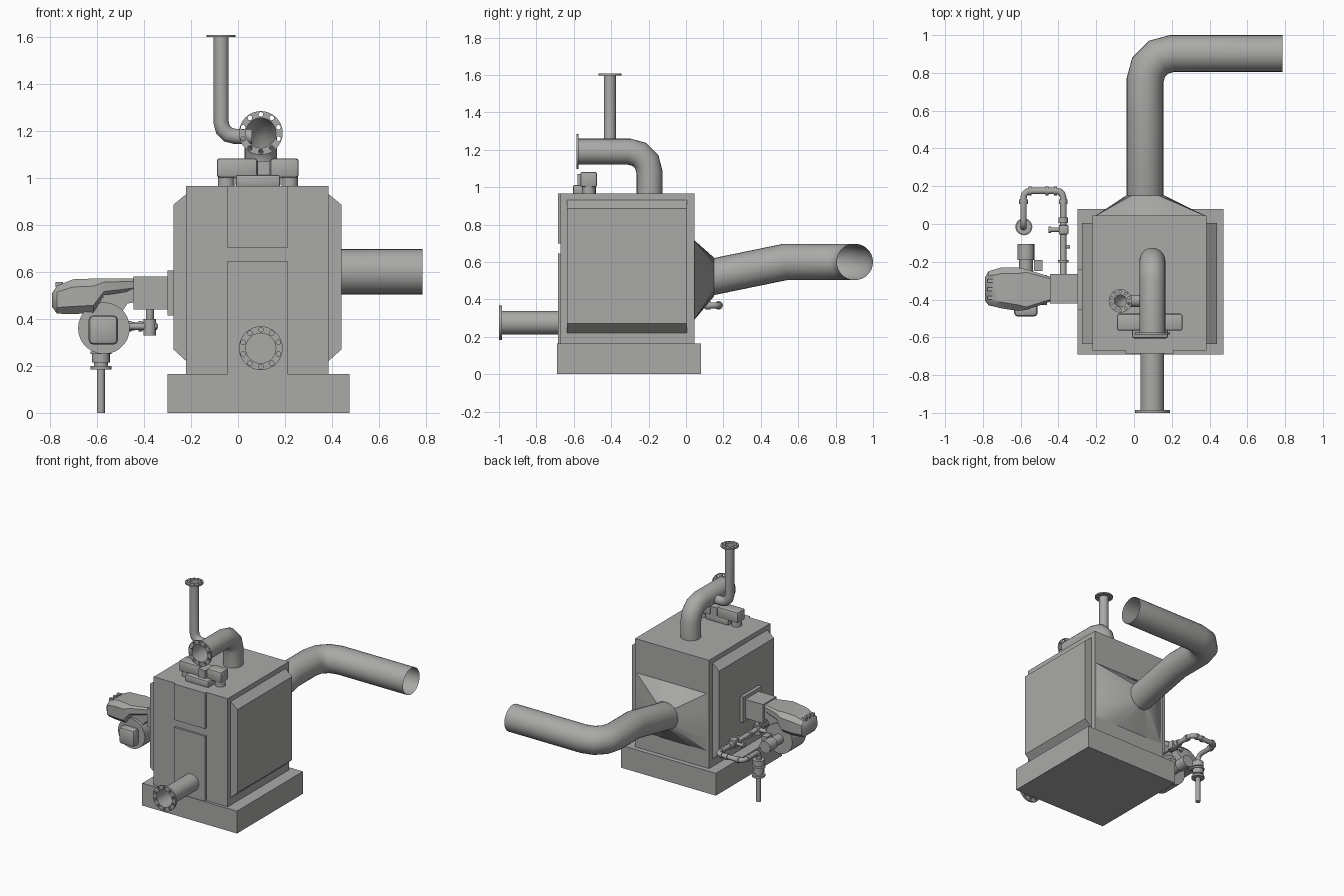
import bpy, bmesh, math
from mathutils import Vector as V

if "Cube" in bpy.data.objects:
    bpy.data.objects.remove(bpy.data.objects["Cube"])

grey = bpy.data.materials.new("painted_steel_grey")
grey.diffuse_color = (0.40, 0.40, 0.39, 1)
grey.use_nodes = True
grey.node_tree.nodes["Principled BSDF"].inputs["Base Color"].default_value = grey.diffuse_color
dark = grey


def add(name, bm, angle=35):
    bmesh.ops.recalc_face_normals(bm, faces=bm.faces)
    me = bpy.data.meshes.new(name)
    bm.to_mesh(me)
    bm.free()
    ob = bpy.data.objects.new(name, me)
    bpy.context.collection.objects.link(ob)
    me.materials.append(grey)
    bpy.ops.object.select_all(action='DESELECT')
    ob.select_set(True)
    bpy.context.view_layer.objects.active = ob
    bpy.ops.object.shade_smooth_by_angle(angle=math.radians(angle))
    return ob


def loft(name, rings, caps=True):
    """Skin a list of equal-length point rings."""
    bm = bmesh.new()
    vs = [[bm.verts.new(p) for p in r] for r in rings]
    n = len(vs[0])
    for a, b in zip(vs, vs[1:]):
        for i in range(n):
            bm.faces.new((a[i], a[(i + 1) % n], b[(i + 1) % n], b[i]))
    if caps:
        bm.faces.new(vs[0])
        bm.faces.new(vs[-1])
    return add(name, bm)


def box(name, x0, x1, y0, y1, z0, z1, bevel=0):
    bm = bmesh.new()
    bmesh.ops.create_cube(bm, size=1)
    for v in bm.verts:
        v.co = (x0 + (v.co.x + .5) * (x1 - x0), y0 + (v.co.y + .5) * (y1 - y0),
                z0 + (v.co.z + .5) * (z1 - z0))
    if bevel:
        bmesh.ops.bevel(bm, geom=bm.edges[:], offset=bevel, segments=2,
                        profile=.5, affect='EDGES')
    return add(name, bm)


def fillet(pts, radius, steps=3):
    """Replace the inner corners of a path with arcs."""
    pts = [V(p) for p in pts]
    out = [pts[0]]
    for a, b, c in zip(pts, pts[1:], pts[2:]):
        u, w = (a - b).normalized(), (c - b).normalized()
        half = u.angle(w) / 2
        t = radius / math.tan(half)
        centre = b + (u + w).normalized() * radius / math.sin(half)
        s, e = b + u * t - centre, b + w * t - centre
        sweep = s.angle(e)
        for i in range(steps + 1):
            k = i / steps
            out.append(centre + (s * math.sin((1 - k) * sweep)
                                 + e * math.sin(k * sweep)) / math.sin(sweep))
    return out + [pts[-1]]


def tube(name, path, r, n=24, caps=False):
    """Round pipe with mitred joints."""
    path = [V(p) for p in path]
    dirs = [(b - a).normalized() for a, b in zip(path, path[1:])]
    rot = dirs[0].to_track_quat('Z', 'Y')
    ring = [path[0] + rot @ V((r * math.cos(t), r * math.sin(t), 0))
            for t in (2 * math.pi * i / n for i in range(n))]
    rings = [ring]
    for i, d in enumerate(dirs):
        nrm = d + (dirs[i + 1] if i + 1 < len(dirs) else d)
        ring = [p + d * ((path[i + 1] - p).dot(nrm) / d.dot(nrm)) for p in ring]
        rings.append(ring)
    return loft(name, rings, caps)


def rod(name, a, b, r, n=20):
    return tube(name, [a, b], r, n, True)


def flange(name, loc, axis, r, hole, bolt_r, bolt, thick=.012, count=10):
    """Drilled ring: one filled outline with holes, extruded."""
    cu = bpy.data.curves.new(name, 'CURVE')
    cu.dimensions, cu.fill_mode, cu.extrude = '2D', 'BOTH', thick / 2
    circles = [(0, 0, r, 32), (0, 0, hole, 24)]
    for i in range(count):
        t = 2 * math.pi * (i + .5) / count
        circles.append((bolt_r * math.cos(t), bolt_r * math.sin(t), bolt, 10))
    for cx, cy, rad, n in circles:
        sp = cu.splines.new('POLY')
        sp.points.add(n - 1)
        sp.use_cyclic_u = True
        for i, p in enumerate(sp.points):
            t = 2 * math.pi * i / n
            p.co = (cx + rad * math.cos(t), cy + rad * math.sin(t), 0, 1)
    tmp = bpy.data.objects.new(name + "_outline", cu)
    bpy.context.collection.objects.link(tmp)
    me = bpy.data.meshes.new_from_object(tmp.evaluated_get(bpy.context.evaluated_depsgraph_get()))
    bpy.data.objects.remove(tmp)
    bm = bmesh.new()
    bm.from_mesh(me)
    bmesh.ops.remove_doubles(bm, verts=bm.verts, dist=1e-5)
    ob = add(name, bm)
    ob.location = loc
    ob.rotation_euler = (math.pi / 2, 0, 0) if axis == 'Y' else (0, 0, 0)
    return ob


# Plinth and boiler body
box("plinth", -.30, .475, -.69, .08, 0, .165)
box("boiler_body", -.22, .385, -.67, .045, .165, .965)
box("front_lower_door", -.045, .21, -.685, -.66, .165, .645)
box("front_upper_door", -.045, .21, -.685, -.66, .70, .965)

# Chamfered side panels
for side, inner, outer in (("left", -.22, -.275), ("right", .385, .44)):
    profile = [(inner, .22), (outer, .27), (outer, .885), (inner, .93)]
    loft(side + "_side_panel", [[(x, y, z) for x, z in profile] for y in (-.635, .005)])

# Rear smoke hood: rectangle narrowing to a circle, then the flue
base, neck = [], []
for i in range(24):
    c, s = math.cos(math.pi * i / 12), math.sin(math.pi * i / 12)
    m = max(abs(c), abs(s))
    base.append((.0875 + .2975 * c / m, .04, .5025 + .2175 * s / m))
    neck.append((.06 + .103 * c, .15, .52 + .103 * s))
loft("smoke_hood", [base, neck])
flue = fillet([(.058, .53, .60), (.058, .903, .60), (.785, .903, .60)], .145)
tube("flue_pipe", [(.058, .13, .518)] + flue, .097, 28)

# Steam outlet on the roof
tube("steam_pipe", fillet([(.097, -.195, .96), (.097, -.195, 1.19), (.097, -.585, 1.19)],
                          .11, 3), .069)
flange("steam_flange", (.097, -.58, 1.19), 'Y', .093, .064, .079, .010)

# Thin vent pipe branching off the steam pipe
tube("vent_pipe", fillet([(.06, -.407, 1.175), (-.072, -.407, 1.175), (-.072, -.407, 1.605)],
                         .06, 3), .032, 20)
flange("vent_flange", (-.072, -.407, 1.602), 'Z', .062, .032, .048, .007, .01)

# Water pipe at the lower front
tube("water_pipe", [(.097, -.68, .275), (.097, -1, .275)], .063)
flange("water_flange", (.097, -.992, .275), 'Y', .093, .064, .079, .010, .015)

# Safety valve block on the roof
box("valve_left_body", -.09, .083, -.565, -.475, 1.0, 1.082, .012)
box("valve_right_body", .137, .258, -.565, -.475, 1.0, 1.082, .012)
box("valve_bracket", .083, .137, -.58, -.48, .985, 1.07)
box("valve_foot", -.01, .18, -.605, -.48, .96, 1.012, .01)
for x in (-.05, .22):
    rod("valve_stub", (x, -.52, .96), (x, -.52, 1.01), .036)

# Burner: mounting plate, throat and tapered hood
box("burner_plate", -.30, -.272, -.455, -.24, .415, .605)
box("burner_throat", -.445, -.295, -.42, -.265, .44, .58)
rings = []
for x, y0, y1, z0, z1 in ((-.79, -.405, -.285, .45, .51), (-.77, -.43, -.25, .422, .54),
                          (-.70, -.447, -.23, .42, .568), (-.615, -.46, -.23, .425, .571),
                          (-.57, -.455, -.24, .50, .571), (-.44, -.41, -.28, .52, .571)):
    c = min(y1 - y0, z1 - z0) * .22
    rings.append([(x, y0 + c, z0), (x, y1 - c, z0), (x, y1, z0 + c), (x, y1, z1 - c),
                  (x, y1 - c, z1), (x, y0 + c, z1), (x, y0, z1 - c), (x, y0, z0 + c)])
loft("burner_hood", rings)
for y in (-.30, -.345, -.39):
    box("hood_vent", -.775, -.745, y - .01, y + .01, .535, .556)

# Fan volute with outlet duct, inlet box and motor
rod("fan_volute", (-.57, -.43, .36), (-.57, -.27, .36), .11, 28)
duct = [(-.60, .45), (-.50, .42), (-.47, .465), (-.44, .47), (-.44, .53), (-.55, .53)]
loft("fan_duct", [[(x, y, z) for x, z in duct] for y in (-.41, -.28)])
box("fan_inlet", -.635, -.51, -.49, -.42, .29, .415, .02)
rod("fan_motor", (-.572, -.27, .36), (-.572, -.19, .36), .036)
rod("motor_cap", (-.572, -.19, .36), (-.572, -.105, .36), .044)
box("motor_terminal_box", -.53, -.485, -.25, -.19, .34, .39)

# Gas supply: riser, loop behind the burner, and feed into the throat
gas_z = .368
loop = [(-.585, -.015, .24), (-.585, -.015, gas_z), (-.585, .175, gas_z),
        (-.375, .175, gas_z), (-.375, -.30, gas_z), (-.375, -.30, .45)]
tube("gas_pipe", fillet(loop, .035), .017, 14, True)
for x in (-.585, -.375):
    rod("elbow_collar", (x, .105, gas_z), (x, .13, gas_z), .023, 14)
for x in (-.55, -.46, -.415):
    rod("pipe_collar", (x - .008, .175, gas_z), (x + .008, .175, gas_z), .023, 14)
rod("gas_riser", (-.583, -.015, 0), (-.583, -.015, .19), .017, 14)
for z0, z1, r in ((.185, .2, .045), (.2, .215, .03), (.215, .25, .038),
                  (.25, .262, .045), (.27, .31, .04)):
    rod("gas_filter", (-.583, -.015, z0), (-.583, -.015, z1), r)

# Gas valves on the feed pipe
box("gas_valve", -.398, -.348, -.055, -.005, .34, .40, .006)
rod("valve_collar", (-.375, .005, gas_z), (-.375, .035, gas_z), .026, 14)
rod("valve_handle", (-.45, -.03, gas_z), (-.39, -.03, gas_z), .012, 12)
rod("valve_knob", (-.453, -.03, gas_z), (-.44, -.03, gas_z), .018, 12)
rod("feed_collar", (-.375, -.205, gas_z), (-.375, -.19, gas_z), .028, 14)
rod("feed_gauge", (-.375, -.12, gas_z), (-.34, -.12, gas_z), .01, 12)
rod("feed_tee", (-.375, -.30, .33), (-.375, -.30, .40), .026, 14)
rod("feed_branch", (-.47, -.30, gas_z), (-.345, -.30, gas_z), .015, 14)
